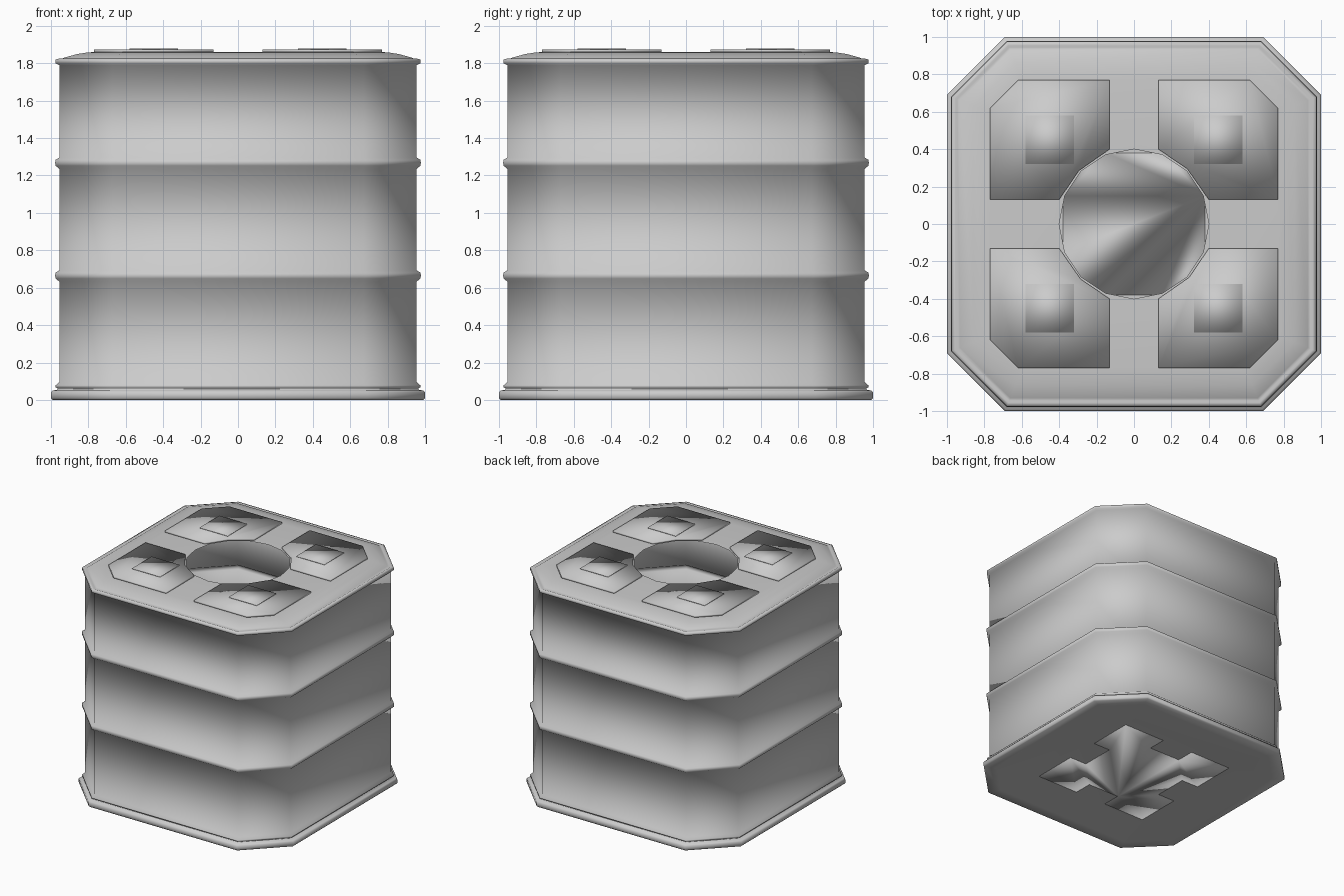
import bpy, bmesh, math

if "Cube" in bpy.data.objects:
    bpy.data.objects.remove(bpy.data.objects["Cube"])


def make_object(name, bm):
    bmesh.ops.recalc_face_normals(bm, faces=bm.faces[:])
    mesh = bpy.data.meshes.new(name)
    bm.to_mesh(mesh)
    bm.free()
    for p in mesh.polygons:
        p.use_smooth = True
    obj = bpy.data.objects.new(name, mesh)
    bpy.context.collection.objects.link(obj)
    return obj


def ring(bm, pts, z):
    return [bm.verts.new((x, y, z)) for x, y in pts]


def bridge(bm, a, b):
    n = len(a)
    for i in range(n):
        j = (i + 1) % n
        bm.faces.new((a[i], a[j], b[j], b[i]))


def octagon(h):
    # square of half width h with corners cut parallel to the base's corners
    c = 0.69 - 0.414 * (1 - h)
    return [(h, -c), (h, c), (c, h), (-c, h), (-h, c), (-h, -c), (-c, -h), (c, -h)]


# Hollow ribbed shell: stacked octagonal rings from underside to top deck
profile = [(0.62, 0.012), (0.90, 0.0), (0.99, 0.0), (1.0, 0.01), (1.0, 0.04),
           (0.99, 0.05), (0.965, 0.055), (0.965, 0.062), (0.975, 0.068),
           (0.975, 0.078), (0.955, 0.095)]
for z in (0.665, 1.268):
    profile += [(0.955, z - 0.033), (0.975, z - 0.016), (0.978, z),
                (0.975, z + 0.016), (0.955, z + 0.028)]
profile += [(0.955, 1.79), (0.975, 1.80), (0.975, 1.82), (0.955, 1.825),
            (0.945, 1.82), (0.93, 1.83), (0.86, 1.849), (0.81, 1.857), (0.77, 1.86)]

bm = bmesh.new()
rings = [ring(bm, octagon(h), z) for h, z in profile]
for a, b in zip(rings, rings[1:]):
    bridge(bm, a, b)
bm.faces.new(rings[0])

# Top deck with round opening
circle = [(0.4 * math.cos(i * math.pi / 8), 0.4 * math.sin(i * math.pi / 8)) for i in range(16)]
hole = ring(bm, circle, 1.86)
edges = []
for loop in (rings[-1], hole):
    for i, v in enumerate(loop):
        w = loop[(i + 1) % len(loop)]
        edges.append(bm.edges.get((v, w)) or bm.edges.new((v, w)))
bmesh.ops.triangle_fill(bm, edges=edges, use_beauty=True, use_dissolve=False)
make_object("ribbed_shell", bm)

# Four raised corner pads, each with a small square plate
outline = [(0.40, 0.13), (0.77, 0.13), (0.77, 0.62), (0.62, 0.77),
           (0.13, 0.77), (0.13, 0.40), (0.285, 0.295)]
plate = [(0.32, 0.32), (0.58, 0.32), (0.58, 0.58), (0.32, 0.58)]


def prism(name, pts, z0, z1):
    bm = bmesh.new()
    a, b = ring(bm, pts, z0), ring(bm, pts, z1)
    bridge(bm, a, b)
    bm.faces.new(a)
    bm.faces.new(b)
    return make_object(name, bm)


for k in range(4):
    for name, pts, z0, z1 in (("corner_pad", outline, 1.858, 1.874),
                              ("pad_plate", plate, 1.873, 1.88)):
        obj = prism(name, pts, z0, z1)
        obj.rotation_euler.z = k * math.pi / 2

# Notched panel on the underside
side = [(0.54, -0.54), (0.54, -0.15), (0.38, -0.15), (0.38, 0.15), (0.54, 0.15)]
panel = []
for k in range(4):
    c, s = round(math.cos(k * math.pi / 2)), round(math.sin(k * math.pi / 2))
    panel += [(x * c - y * s, x * s + y * c) for x, y in side]
prism("underside_panel", panel, 0.008, 0.02)
